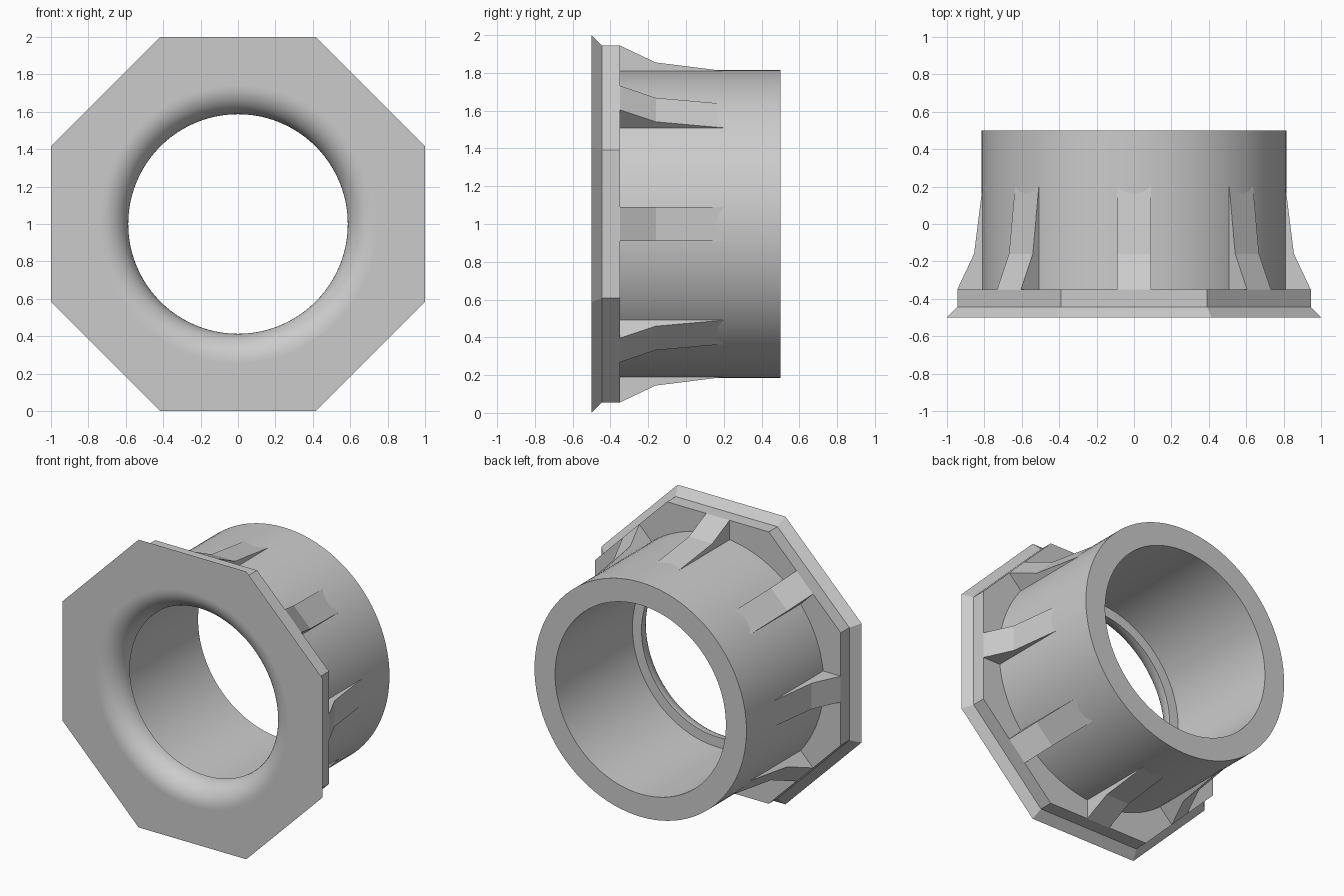
import bpy, bmesh
from math import sin, cos, pi

cube = bpy.data.objects.get("Cube")
if cube:
    bpy.data.objects.remove(cube, do_unlink=True)

SEGMENTS = 96          # multiple of 16, so the octagon corners land on vertices
CENTRE_Z = 1.0

grey = bpy.data.materials.new("plain grey")
grey.use_nodes = True
colour = (0.6, 0.6, 0.6, 1)
grey.diffuse_color = colour
grey.node_tree.nodes["Principled BSDF"].inputs["Base Color"].default_value = colour


def make_object(name, mesh):
    ob = bpy.data.objects.new(name, mesh)
    bpy.context.collection.objects.link(ob)
    ob.location.z = CENTRE_Z
    return ob


def finish_mesh(name, bm):
    bmesh.ops.recalc_face_normals(bm, faces=bm.faces)
    mesh = bpy.data.meshes.new(name)
    bm.to_mesh(mesh)
    bm.free()
    mesh.materials.append(grey)
    return mesh


def ring(bm, size, y, octagonal):
    """Ring around the y axis: a circle, or an octagon of the given apothem."""
    verts = []
    for i in range(SEGMENTS):
        a = 2 * pi * i / SEGMENTS
        off = (a + pi / 8) % (pi / 4) - pi / 8
        r = size / cos(off) if octagonal else size
        verts.append(bm.verts.new((r * cos(a), y, r * sin(a))))
    return verts


# Bushing: octagonal flange, barrel, stepped bore and rounded mouth
profile = [
    (1.0, -0.5, True), (0.945, -0.445, True), (0.945, -0.35, True),
    (0.815, -0.35, False), (0.815, 0.5, False),
    (0.657, 0.5, False), (0.657, -0.35, False),
]
FILLET, HOLE = 0.15, 0.587
for k in range(13):
    a = pi / 2 * k / 12
    profile.append((HOLE + FILLET * (1 - cos(a)), -0.35 - FILLET * sin(a), False))
profile.append((HOLE + FILLET + 0.006, -0.5, False))   # keeps the front face flat

bm = bmesh.new()
rings = [ring(bm, *p) for p in profile]
for a, b in zip(rings, rings[1:] + rings[:1]):
    for i in range(SEGMENTS):
        j = (i + 1) % SEGMENTS
        bm.faces.new((a[i], a[j], b[j], b[i]))
bushing = make_object("flanged_bushing", finish_mesh("flanged_bushing", bm))
bpy.ops.object.select_all(action='DESELECT')
bushing.select_set(True)
bpy.context.view_layer.objects.active = bushing
bpy.ops.object.shade_smooth_by_angle(angle=pi / 7)

# Ribs: one tapered gusset behind each flat of the flange
side = [(0.76, -0.35), (0.945, -0.35), (0.855, -0.16), (0.81, 0.2), (0.76, 0.2)]
bm = bmesh.new()
base = bm.faces.new([bm.verts.new((r, y, -0.09)) for r, y in side])
extruded = bmesh.ops.extrude_face_region(bm, geom=[base])["geom"]
bmesh.ops.translate(bm, vec=(0, 0, 0.18),
                    verts=[v for v in extruded if isinstance(v, bmesh.types.BMVert)])
rib_mesh = finish_mesh("rib", bm)
for k in range(8):
    rib = make_object(f"rib_{k + 1}", rib_mesh)
    rib.rotation_euler.y = k * pi / 4
